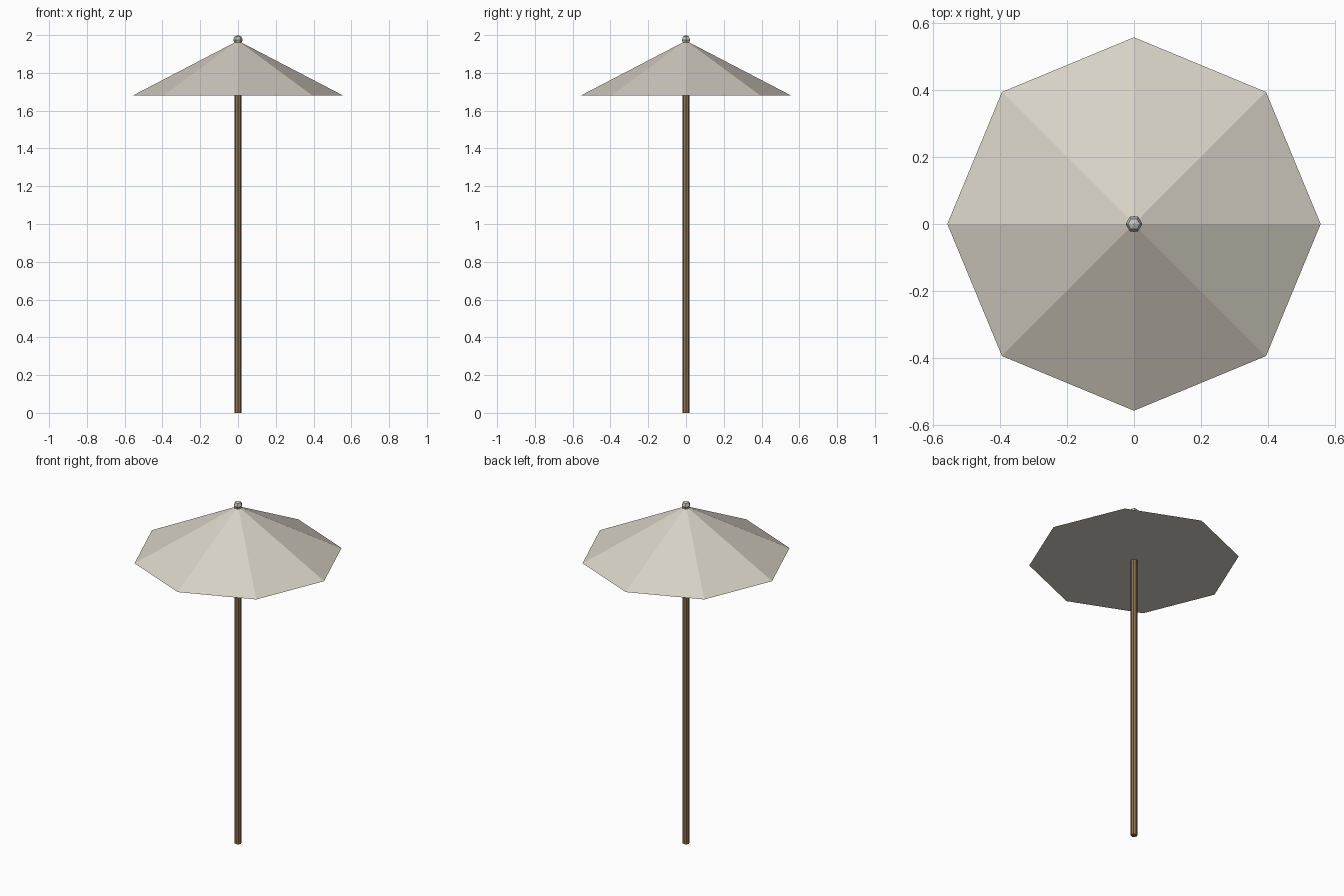
import bpy
import bmesh
from math import pi
from mathutils import Matrix

cube = bpy.data.objects.get("Cube")
if cube:
    bpy.data.objects.remove(cube, do_unlink=True)


def make_material(name, color):
    mat = bpy.data.materials.new(name)
    mat.use_nodes = True
    mat.diffuse_color = (*color, 1)
    mat.node_tree.nodes["Principled BSDF"].inputs["Base Color"].default_value = (*color, 1)
    return mat


def add_part(name, bm, mat):
    mesh = bpy.data.meshes.new(name)
    bmesh.ops.recalc_face_normals(bm, faces=bm.faces)
    bm.to_mesh(mesh)
    bm.free()
    mesh.materials.append(mat)
    obj = bpy.data.objects.new(name, mesh)
    bpy.context.collection.objects.link(obj)
    return obj


def add_cone(name, sides, bottom_radius, top_radius, z0, z1, mat):
    bm = bmesh.new()
    bmesh.ops.create_cone(
        bm, cap_ends=True, segments=sides, radius1=bottom_radius,
        radius2=top_radius, depth=z1 - z0,
        matrix=Matrix.Translation((0, 0, (z0 + z1) / 2)))
    return add_part(name, bm, mat)


cream = make_material("cream_canvas", (0.68, 0.64, 0.56))
wood = make_material("brown_wood", (0.28, 0.17, 0.08))
grey = make_material("grey_finial", (0.55, 0.55, 0.50))

# Straight pole running up inside the canopy
add_cone("pole", 8, 0.018, 0.018, 0, 1.92, wood)

# Eight-sided closed canopy with a flat underside
add_cone("canopy", 8, 0.557, 0, 1.68, 1.97, cream)

# Small faceted ball on the peak, with corners toward front and back
bm = bmesh.new()
bmesh.ops.create_uvsphere(
    bm, u_segments=6, v_segments=4, radius=0.025,
    matrix=Matrix.Translation((0, 0, 1.975)) @ Matrix.Rotation(pi / 2, 4, "Z"))
add_part("finial", bm, grey)
